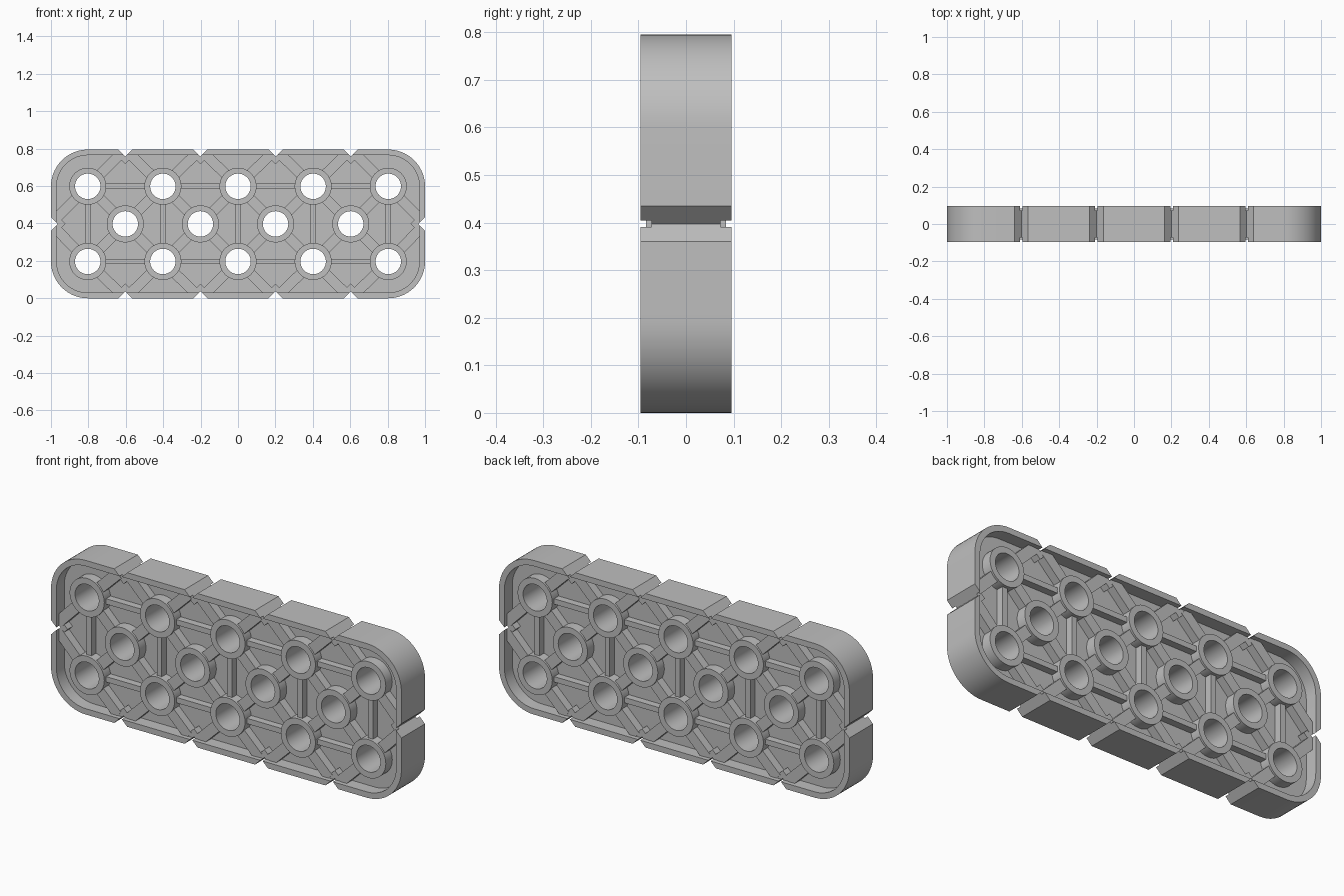
import bpy, bmesh, math
from mathutils import Matrix, Vector

if "Cube" in bpy.data.objects:
    bpy.data.objects.remove(bpy.data.objects["Cube"])

P = 0.4017                 # hole pitch
W, H, T = 2.0, 0.795, 0.192  # length, height, thickness
ZC = H / 2
WEB, COLLAR, DIAG, STRAIGHT = 0.062, 0.168, 0.148, 0.136  # thicknesses along y

grey = bpy.data.materials.new("light_grey")
grey.diffuse_color = (0.52, 0.52, 0.52, 1)
grey.use_nodes = True
grey.node_tree.nodes["Principled BSDF"].inputs["Base Color"].default_value = grey.diffuse_color


def finish(bm, name):
    bmesh.ops.recalc_face_normals(bm, faces=bm.faces[:])
    me = bpy.data.meshes.new(name)
    bm.to_mesh(me)
    bm.free()
    me.materials.append(grey)
    ob = bpy.data.objects.new(name, me)
    bpy.context.collection.objects.link(ob)
    return ob


def prism(bm, pts, y0, y1):
    """Extrude an x-z polygon from y0 to y1."""
    a = [bm.verts.new((x, y0, z)) for x, z in pts]
    b = [bm.verts.new((x, y1, z)) for x, z in pts]
    bm.faces.new(a)
    bm.faces.new(b[::-1])
    for i in range(len(pts)):
        j = (i + 1) % len(pts)
        bm.faces.new((a[i], b[i], b[j], a[j]))


def rounded(inset, n=14):
    """Rounded rectangle outline, moved inward by inset."""
    r0 = 0.197
    cx, cz, r = W / 2 - r0, H / 2 - r0, r0 - inset
    pts = []
    for k, (sx, sz) in enumerate(((1, 1), (-1, 1), (-1, -1), (1, -1))):
        for i in range(n + 1):
            t = math.pi / 2 * (k + i / n)
            pts.append((sx * cx + r * math.cos(t), ZC + sz * cz + r * math.sin(t)))
    return pts


def circle(x, z, r, n=40):
    return [(x + r * math.cos(2 * math.pi * i / n), z + r * math.sin(2 * math.pi * i / n))
            for i in range(n)]


def bar(bm, a, b, width, thick):
    a, b = Vector(a), Vector(b)
    d = (b - a).normalized()
    s = Vector((-d.y, d.x)) * width / 2
    prism(bm, [tuple(v) for v in (a + s, b + s, b - s, a - s)], -thick / 2, thick / 2)


def diamond(bm, x, z, r, thick):
    prism(bm, [(x + r, z), (x, z + r), (x - r, z), (x, z - r)], -thick / 2, thick / 2)


def combine(target, other, op):
    m = target.modifiers.new(op.lower(), 'BOOLEAN')
    m.operation, m.object, m.solver, m.use_self = op, other, 'EXACT', True
    me = bpy.data.meshes.new_from_object(
        target.evaluated_get(bpy.context.evaluated_depsgraph_get()))
    target.modifiers.clear()
    target.data = me
    bpy.data.objects.remove(other)


outer = [(i * P, ZC + s * P / 2) for i in range(-2, 3) for s in (-1, 1)]
middle = [((i + 0.5) * P, ZC) for i in range(-2, 2)]
notches = [((i + 0.5) * P, z) for i in range(-2, 2) for z in (0, H)] + [(-W / 2, ZC), (W / 2, ZC)]

# rimmed plate: rounded slab with a pocket on both faces
bm = bmesh.new()
prism(bm, rounded(0), -T / 2, T / 2)
plate = finish(bm, "rimmed_plate")
bm = bmesh.new()
for s in (-1, 1):
    prism(bm, rounded(0.03), s * WEB / 2, s * T)
combine(plate, finish(bm, "pockets"), 'DIFFERENCE')

# ribs, collars and notch walls
bm = bmesh.new()
for x, z in outer + middle:
    prism(bm, circle(x, z, 0.099), -COLLAR / 2, COLLAR / 2)
for x, z in notches:
    diamond(bm, x, z, 0.078, DIAG - 0.004)
for a in middle + notches:
    for b in outer:
        d = Vector(b) - Vector(a)
        if d.length < P * 0.75:
            u = d.normalized()
            start = Vector(a) + u * 0.045
            bar(bm, start, Vector(b) - u * 0.08, 0.055, DIAG)
for x, z in outer:
    if x < 1.5 * P:
        bar(bm, (x + 0.08, z), (x + P - 0.08, z), 0.028, STRAIGHT)
    if z < ZC:
        bar(bm, (x, z + 0.08), (x, z + P - 0.08), 0.028, STRAIGHT)
ribs = finish(bm, "ribs")
bm = bmesh.new()
prism(bm, rounded(0.012), -T, T)
combine(ribs, finish(bm, "rib_limit"), 'INTERSECT')
combine(plate, ribs, 'UNION')

# through holes and edge notches
bm = bmesh.new()
for x, z in outer + middle:
    prism(bm, circle(x, z, 0.068), -T, T)
for x, z in notches:
    diamond(bm, x, z, 0.037, 2 * T)
combine(plate, finish(bm, "hole_cutter"), 'DIFFERENCE')

bpy.context.view_layer.objects.active = plate
plate.select_set(True)
bpy.ops.object.shade_smooth_by_angle(angle=math.radians(30))
